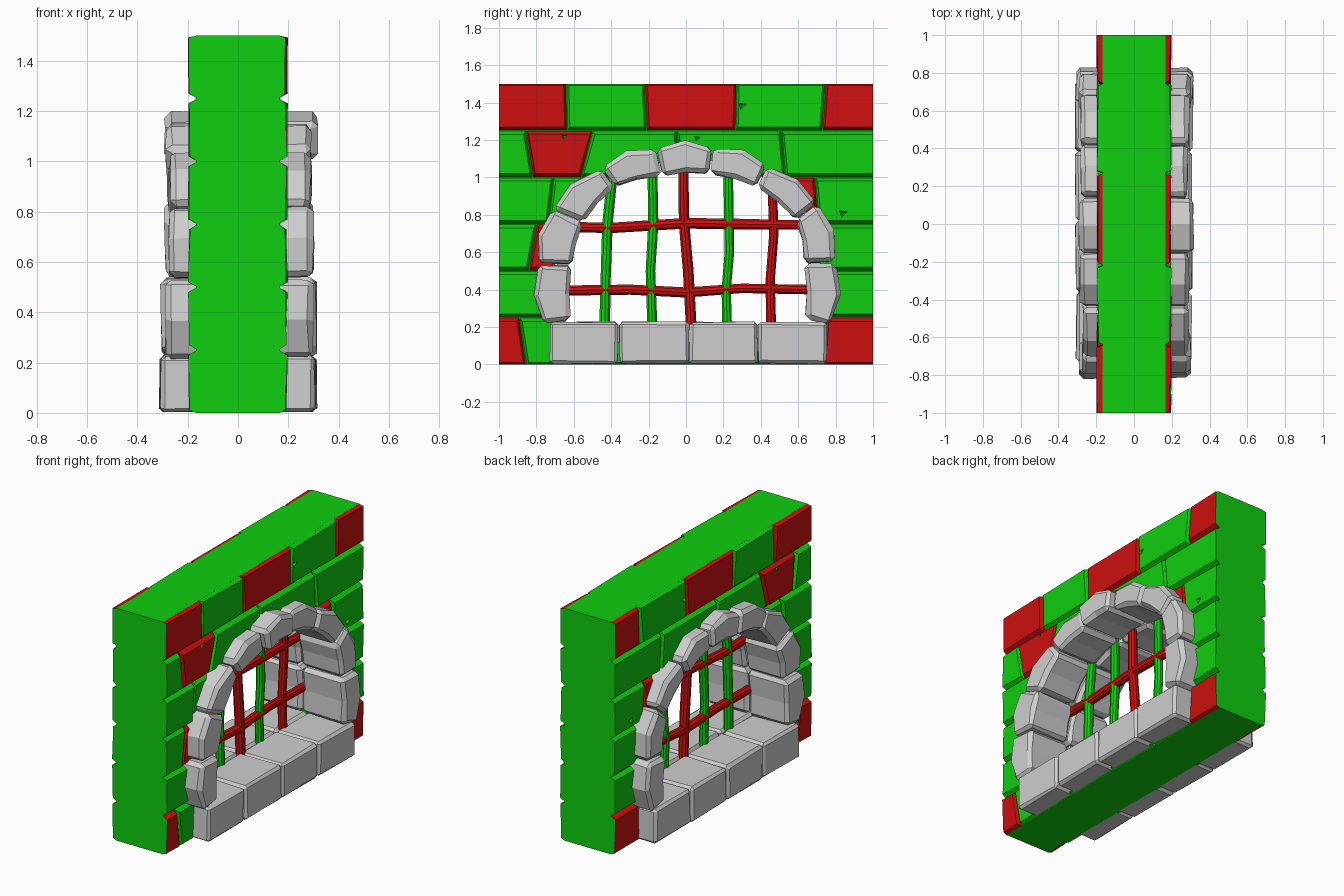
import bpy, bmesh, math, random
from mathutils import Vector

if "Cube" in bpy.data.objects:
    bpy.data.objects.remove(bpy.data.objects["Cube"])

random.seed(4)


def material(name, rgb):
    m = bpy.data.materials.new(name)
    m.diffuse_color = (*rgb, 1)
    m.use_nodes = True
    m.node_tree.nodes["Principled BSDF"].inputs["Base Color"].default_value = m.diffuse_color
    return m


GREEN = material("green", (0.005, 0.62, 0.005))
RED = material("red", (0.62, 0.005, 0.005))
GREY = material("stone_grey", (0.62, 0.62, 0.62))


def make_object(name, bm, mats):
    bmesh.ops.recalc_face_normals(bm, faces=bm.faces[:])
    me = bpy.data.meshes.new(name)
    bm.to_mesh(me)
    bm.free()
    for m in mats:
        me.materials.append(m)
    ob = bpy.data.objects.new(name, me)
    bpy.context.collection.objects.link(ob)
    return ob


def loft(bm, rings, mat=0):
    """Closed solid through equally sized rings of points."""
    rows = [[bm.verts.new(p) for p in r] for r in rings]
    n = len(rows[0])
    faces = [bm.faces.new(rows[0]), bm.faces.new(rows[-1][::-1])]
    for a, b in zip(rows, rows[1:]):
        for i in range(n):
            j = (i + 1) % n
            faces.append(bm.faces.new((a[i], b[i], b[j], a[j])))
    for f in faces:
        f.material_index = mat


def prism(bm, pts, x0, x1):
    loft(bm, [[(x, y, z) for y, z in pts] for x in (x0, x1)])


def roughen(bm, width, amount):
    """Chamfer the hard edges and knock the corners about."""
    bmesh.ops.recalc_face_normals(bm, faces=bm.faces[:])
    hard = [e for e in bm.edges if e.calc_face_angle(0) > 0.6]
    bmesh.ops.bevel(bm, geom=hard, offset=width, segments=1, affect='EDGES', clamp_overlap=True)
    for v in bm.verts:
        v.co += Vector([random.uniform(-amount, amount) for _ in range(3)])
        v.co.z = max(v.co.z, 0.003)


# Arch seams: (outer y, outer z, inner y, inner z), left foot to right foot
SEAMS = [(-.76, .21, -.62, .23), (-.79, .535, -.61, .53), (-.715, .83, -.55, .76),
         (-.45, 1.05, -.38, .95), (-.16, 1.15, -.13, 1.01), (.145, 1.16, .13, 1.02),
         (.43, 1.06, .38, .95), (.70, .86, .59, .77), (.80, .545, .635, .54),
         (.77, .21, .64, .24)]
CENTRE = Vector((0, .45))


def middle(a, b, bulge):
    m = (a + b) / 2
    return m + (m - CENTRE).normalized() * bulge


def arch_stone(i):
    s, t = SEAMS[i], SEAMS[i + 1]
    oa, ia, ob, ib = Vector(s[:2]), Vector(s[2:]), Vector(t[:2]), Vector(t[2:])
    gap = (ob - oa).normalized() * 0.005
    return [oa + gap, middle(oa, ob, .042), ob - gap, ib - gap, middle(ia, ib, .012), ia + gap]


# Cutter for the opening, hidden inside the thickness of the arch stones
outline = [(-.69, .12)]
for i in range(9):
    p = arch_stone(i)
    outline += [(p[0] + p[5]) / 2, (p[1] + p[4]) / 2]
outline += [(.70, .22), (.70, .12)]
bm = bmesh.new()
prism(bm, outline, -.5, .5)
# Small chips in the brick faces
for sx in (-1, 1):
    for y, z, r in ((.30, 1.385, .045), (.84, .81, .045), (-.65, 1.22, .03), (.06, 1.21, .03)):
        ring = [(sx * .215, y + r * math.cos(a), z + r * math.sin(a)) for a in (.3, 2.6, 4.4)]
        tip = [(sx * .178, y + .1 * (py - y), z + .1 * (pz - z)) for _, py, pz in ring]
        loft(bm, [ring, tip])
cutter = make_object("opening_cutter", bm, [])
cutter.hide_render = True


def cut(ob):
    mod = ob.modifiers.new("opening", 'BOOLEAN')
    mod.operation, mod.object, mod.solver = 'DIFFERENCE', cutter, 'EXACT'
    dg = bpy.context.evaluated_depsgraph_get()
    me = bpy.data.meshes.new_from_object(ob.evaluated_get(dg))
    ob.modifiers.clear()
    ob.data = me


# Wall core
bm = bmesh.new()
prism(bm, [(-1, 0), (1, 0), (1, 1.5), (-1, 1.5)], -.166, .166)
cut(make_object("wall_core", bm, [GREEN]))

# Brick courses, bottom to top: joints as (y at bottom, y at top), then colours
COURSES = [
    ([(-.855, -.89), (-.5, -.5), (0, 0), (.4, .4), (.735, .75)], "RGGGGR"),
    ([(-.74, -.73), (-.3, -.3), (.3, .3), (.72, .72)], "GGGGG"),
    ([(-.84, -.80), (-.5, -.5), (.5, .5)], "GRGG"),
    ([(-.735, -.71), (-.3, -.3), (.3, .3), (.71, .69)], "GGGRG"),
    ([(-.82, -.855), (-.56, -.50), (-.03, -.05), (.53, .51)], "GRGGG"),
    ([(-.635, -.64), (-.21, -.22), (.265, .27), (.73, .745)], "RGRGR")]

for side, sx in (("right", 1), ("left", -1)):
    bm = bmesh.new()
    for row, (joints, colours) in enumerate(COURSES):
        z0, z1 = row * .25, row * .25 + .25
        ends = [(-1, -1)] + joints + [(1, 1)]
        for (a, b), (c, d), col in zip(ends, ends[1:], colours):
            def quad(x, iy, iz, wob):
                l = 0 if a == -1 else iy
                r = 0 if c == 1 else iy
                lo = iz * (.5 if row == 0 else 1)
                hi = iz * (.4 if row == 5 else 1)
                if row == 0 and not wob:
                    lo = 0
                if row == 5 and not wob:
                    hi = 0
                pts = ((a + l, z0 + lo), (c - r, z0 + lo), (d - r, z1 - hi), (b + l, z1 - hi))
                return [(sx * (x + random.uniform(-wob, wob)), y, z) for y, z in pts]
            loft(bm, [quad(.165, .002, .002, 0), quad(.193, .014, .02, .006)], int(col == "R"))
    # wall ends are plain green
    for f in bm.faces:
        if abs(f.calc_center_median().y) > .999:
            f.material_index = 0
    cut(make_object("bricks_" + side, bm, [GREEN, RED]))

bpy.data.objects.remove(cutter)

# Arch stones and sill stones, one half for each side of the wall
DEPTHS = {1: [.30, .30, .285, .29, .315, .285, .29, .30, .31],
          -1: [.29, .275, .27, .285, .29, .28, .28, .29, .305]}
SILL = [(-.727, -.363), (-.357, .014), (.02, .381), (.387, .752)]
for side, sx in (("right", 1), ("left", -1)):
    bm = bmesh.new()
    for i, depth in enumerate(DEPTHS[sx]):
        prism(bm, arch_stone(i), sx * .003, sx * depth)
    roughen(bm, .022, .005)
    make_object("arch_stones_" + side, bm, [GREY])

    bm = bmesh.new()
    for a, b in SILL:
        prism(bm, [(a, .004), (b, .004), (b, .227), (a, .227)], sx * .003,
              sx * random.uniform(.302, .316))
    roughen(bm, .016, .004)
    make_object("sill_stones_" + side, bm, [GREY])

# Bent grille bars: path points (y, z)
BARS = [
    ("upright_bar_1", GREEN, [(-.435, .2), (-.43, .45), (-.42, .75), (-.395, 1.0)]),
    ("upright_bar_2", GREEN, [(-.18, .2), (-.19, .5), (-.175, .75), (-.18, 1.07)]),
    ("upright_bar_3", RED, [(.028, .2), (.012, .5), (-.01, .75), (-.015, 1.08)]),
    ("upright_bar_4", GREEN, [(.22, .2), (.215, .4), (.232, .6), (.225, 1.06)]),
    ("upright_bar_5", RED, [(.455, .2), (.45, .45), (.47, .7), (.46, .98)]),
    ("cross_bar_upper", RED, [(-.62, .735), (-.4, .73), (0, .755), (.3, .75), (.64, .745)]),
    ("cross_bar_lower", RED, [(-.66, .395), (-.3, .40), (0, .385), (.3, .407), (.68, .40)])]
for name, mat, path in BARS:
    cross = name.startswith("cross")
    bm = bmesh.new()
    rings = []
    for y, z in path:
        r = random.uniform(.026, .031)
        ring = []
        for k in range(10):
            t = math.tau * k / 10
            u, w = r * math.cos(t), r * math.sin(t)
            ring.append((u, y, z + w) if cross else (u, y + w, z))
        rings.append(ring)
    loft(bm, rings)
    make_object(name, bm, [mat])
